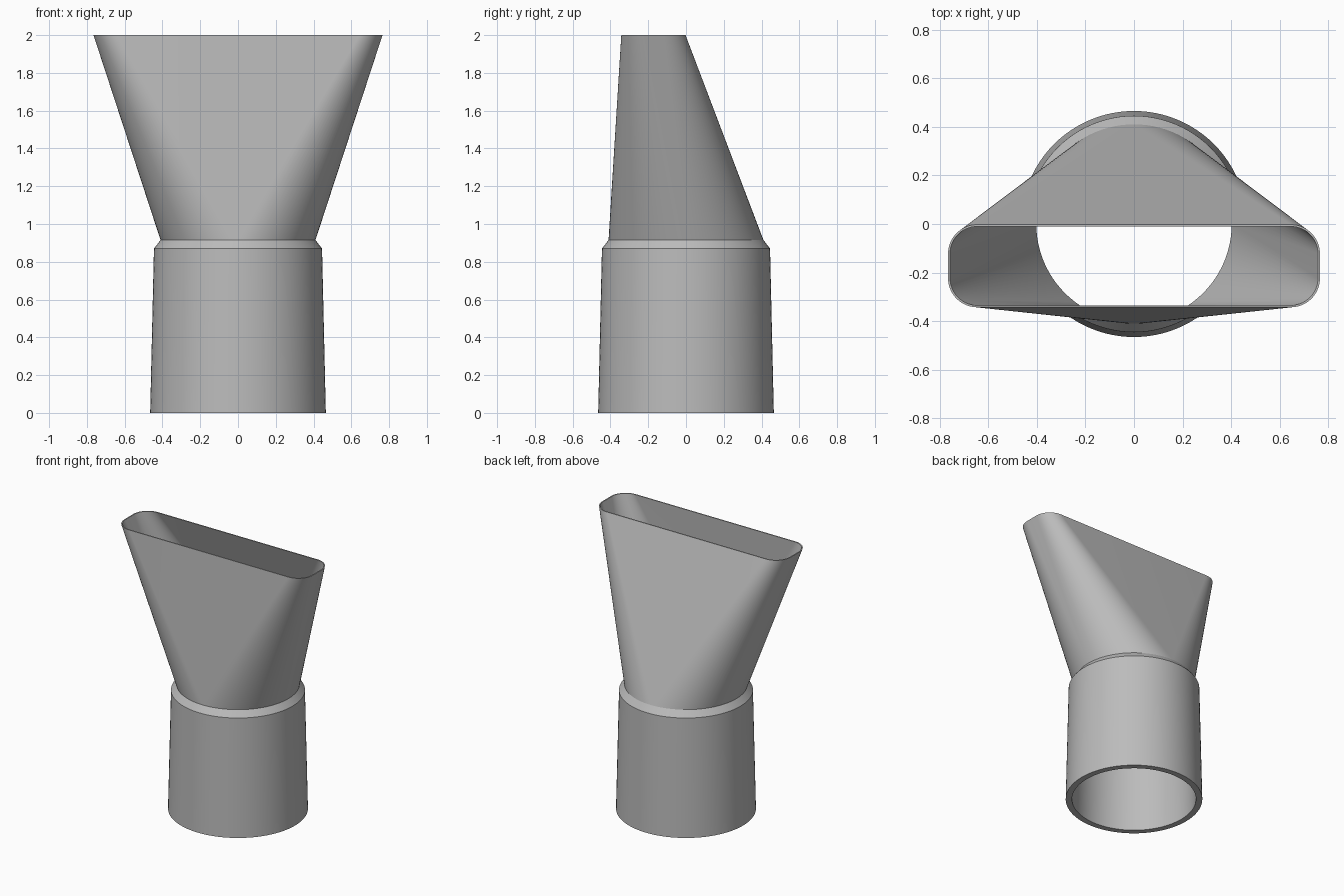
import bpy
import bmesh
from math import sin, cos, pi, radians

if "Cube" in bpy.data.objects:
    bpy.data.objects.remove(bpy.data.objects["Cube"], do_unlink=True)

STEPS = 24  # segments per quarter turn

plastic = bpy.data.materials.new("grey plastic")
plastic.use_nodes = True
grey = (0.5, 0.5, 0.5, 1)
plastic.diffuse_color = grey
plastic.node_tree.nodes["Principled BSDF"].inputs["Base Color"].default_value = grey


def ring(bm, z, radius, core_x=0, core_y=0, y=0):
    """Rounded rectangle around a core box; a circle when the core is zero."""
    verts = []
    for q, (sx, sy) in enumerate([(1, 1), (-1, 1), (-1, -1), (1, -1)]):
        for i in range(STEPS + 1):
            a = (q + i / STEPS) * pi / 2
            verts.append(bm.verts.new((sx * core_x + radius * cos(a),
                                       y + sy * core_y + radius * sin(a), z)))
    return verts


def slot(bm, radius):
    return ring(bm, 2, radius, 0.645, 0.05, -0.1725)


bm = bmesh.new()
# Outer wall going up, slot rim, then inner wall going down
rings = [
    ring(bm, 0, 0.465),
    ring(bm, 0.87, 0.445),
    ring(bm, 0.915, 0.41),
    slot(bm, 0.12),
    slot(bm, 0.112),
    ring(bm, 0.915, 0.402),
    ring(bm, 0, 0.422),
]
for low, high in zip(rings, rings[1:] + rings[:1]):
    for i in range(len(low)):
        j = (i + 1) % len(low)
        bm.faces.new((low[i], low[j], high[j], high[i]))
# Collapse the doubled quarter points of the circles into flat triangles
bmesh.ops.remove_doubles(bm, verts=bm.verts, dist=0.0001)
bmesh.ops.recalc_face_normals(bm, faces=bm.faces)

mesh = bpy.data.meshes.new("nozzle_adapter")
bm.to_mesh(mesh)
bm.free()
mesh.materials.append(plastic)
nozzle = bpy.data.objects.new("nozzle_adapter", mesh)
bpy.context.collection.objects.link(nozzle)

bpy.ops.object.select_all(action="DESELECT")
nozzle.select_set(True)
bpy.context.view_layer.objects.active = nozzle
bpy.ops.object.shade_smooth_by_angle(angle=radians(15))
